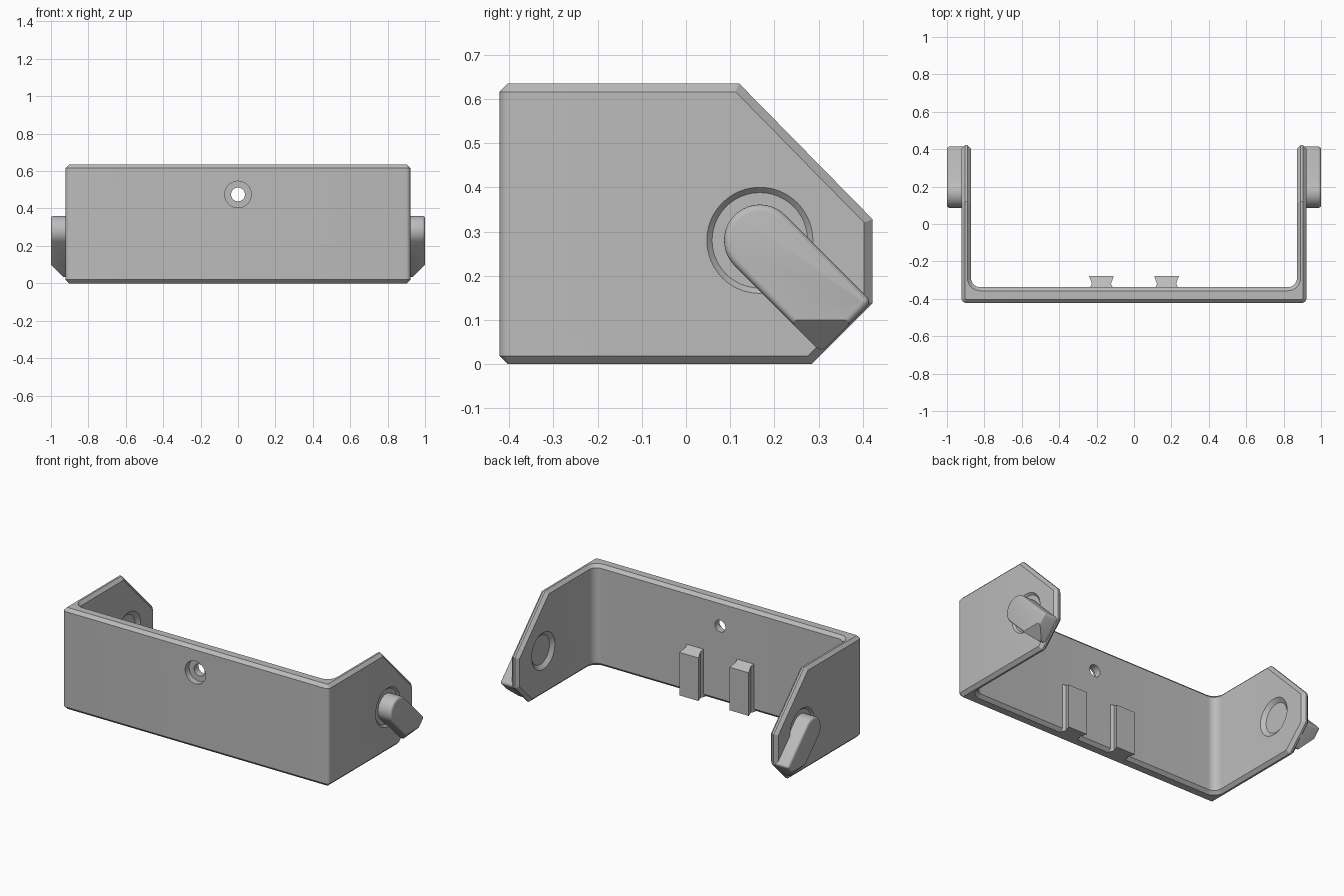
import bpy, bmesh
from math import pi, sin, cos
from mathutils import Vector, Matrix

if "Cube" in bpy.data.objects:
    bpy.data.objects.remove(bpy.data.objects["Cube"])

grey = bpy.data.materials.new("plain_grey")
grey.use_nodes = True
COLOR = (0.5, 0.5, 0.5, 1)
grey.diffuse_color = COLOR
grey.node_tree.nodes["Principled BSDF"].inputs["Base Color"].default_value = COLOR


def prism(points, offset):
    """Extrude a closed outline along an offset."""
    bm = bmesh.new()
    face = bm.faces.new([bm.verts.new(p) for p in points])
    top = bmesh.ops.extrude_face_region(bm, geom=[face])["geom"]
    verts = [v for v in top if isinstance(v, bmesh.types.BMVert)]
    bmesh.ops.translate(bm, vec=offset, verts=verts)
    bmesh.ops.recalc_face_normals(bm, faces=bm.faces[:])
    return bm


def slice_off(bm, point, normal):
    """Cut away everything on the normal side and cap the cut."""
    geom = bm.verts[:] + bm.edges[:] + bm.faces[:]
    bmesh.ops.bisect_plane(bm, geom=geom, plane_co=point, plane_no=normal, clear_outer=True)
    bmesh.ops.holes_fill(bm, edges=[e for e in bm.edges if e.is_boundary])
    bmesh.ops.recalc_face_normals(bm, faces=bm.faces[:])
    bm.normal_update()


def bevel(bm, edges, size, segments):
    bmesh.ops.bevel(bm, geom=edges, offset=size, segments=segments, profile=0.5,
                    affect='EDGES', clamp_overlap=False)
    bm.normal_update()


def finish(bm, name, mirrored=False):
    mesh = bpy.data.meshes.new(name)
    bm.to_mesh(mesh)
    bm.free()
    mesh.materials.append(grey)
    obj = bpy.data.objects.new(name, mesh)
    bpy.context.collection.objects.link(obj)
    if mirrored:
        obj.modifiers.new("mirror", 'MIRROR')
    return obj


def activate(obj):
    bpy.ops.object.select_all(action='DESELECT')
    obj.select_set(True)
    bpy.context.view_layer.objects.active = obj


def drill(obj, start, end, r1, r2):
    """Subtract a cone running from start to end."""
    start, end = Vector(start), Vector(end)
    axis = end - start
    bm = bmesh.new()
    turn = axis.to_track_quat('Z', 'Y').to_matrix().to_4x4()
    bmesh.ops.create_cone(bm, cap_ends=True, segments=48, radius1=r1, radius2=r2,
                          depth=axis.length,
                          matrix=Matrix.Translation((start + end) / 2) @ turn)
    cutter = finish(bm, "cutter")
    cutter.hide_render = True
    mod = obj.modifiers.new("drill", 'BOOLEAN')
    mod.operation, mod.solver, mod.object = 'DIFFERENCE', 'EXACT', cutter
    activate(obj)
    bpy.ops.object.modifier_apply(modifier="drill")
    bpy.data.objects.remove(cutter)


W, IN, FRONT, BACK, WALL, H = 0.922, 0.872, -0.422, 0.422, -0.338, 0.635
PY, PZ = 0.167, 0.28     # lever pivot

# U-shaped bracket with sloped arm ends
half = [(W, FRONT), (W, BACK), (IN, BACK), (IN, WALL)]
outline = half + [(-x, y) for x, y in reversed(half)]
bm = prism([(x, y, 0) for x, y in outline], (0, 0, H))
slice_off(bm, (0, 0.12, H), (0, 1, 0.983))
slice_off(bm, (0, BACK, 0.138), (0, 1, -1))


def corner(e, y):
    a, b = e.verts
    return all(abs(v.co.y - y) < 0.001 for v in (a, b)) and abs(a.co.x - b.co.x) < 0.001


bevel(bm, [e for e in bm.edges if corner(e, WALL)], 0.05, 8)
bevel(bm, [e for e in bm.edges if corner(e, FRONT)], 0.025, 5)


def is_rim(f):
    return abs(f.normal.z) > 0.5 or (f.normal.y > 0.9 and f.calc_center_median().y > 0.4)


rim_edges = [e for e in bm.edges if sum(is_rim(f) for f in e.link_faces) == 1]
bevel(bm, rim_edges, 0.019, 1)
bracket = finish(bm, "bracket")

# Counterbored screw hole in the front wall
drill(bracket, (0, -0.5, 0.475), (0, -0.2, 0.475), 0.037, 0.037)
drill(bracket, (0, -0.5, 0.475), (0, FRONT + 0.04, 0.475), 0.071, 0.071)

# Conical pivot recesses on both faces of each arm
for s in (-1, 1):
    drill(bracket, (s * (W + 0.012), PY, PZ), (s * (W - 0.012), PY, PZ), 0.132, 0.108)
    drill(bracket, (s * (IN - 0.02), PY, PZ), (s * (IN + 0.02), PY, PZ), 0.14, 0.09)

# Levers: round head, square tip, tip undercut at 45 degrees
R, LENGTH = 0.081, 0.277
local = [(R * cos(a), R * sin(a)) for a in (pi / 2 + pi * i / 20 for i in range(21))]
local += [(LENGTH, -R), (LENGTH, R)]
c = cos(pi / 4)
path = [(0.9, PY + (u + v) * c, PZ + (v - u) * c) for u, v in local]
bm = prism(path, (0.1, 0, 0))
tip = [e for e in bm.edges if abs(e.verts[0].co.x - e.verts[1].co.x) > 0.05
       and all((v.co.y - PY) - (v.co.z - PZ) > 0.3 for v in e.verts)]
bevel(bm, tip, 0.015, 4)
bevel(bm, [e for e in bm.edges if all(v.co.x > 0.99 for v in e.verts)], 0.015, 4)
slice_off(bm, (1, 0, 0.1), (1, 0, -1))
lever = finish(bm, "lever", mirrored=True)

# Dovetail clips on the inside of the front wall, with a sloped top
profile = [(0.235, -0.37), (0.235, -0.34), (0.225, -0.32), (0.24, -0.278),
           (0.108, -0.278), (0.123, -0.32), (0.113, -0.34), (0.113, -0.37)]
bm = prism([(x, y, 0) for x, y in profile], (0, 0, 0.4))
slice_off(bm, (0, WALL, 0.3), (0, 0.5, 1))
clip = finish(bm, "dovetail_clip", mirrored=True)

for obj in (bracket, lever, clip):
    activate(obj)
    bpy.ops.object.shade_smooth_by_angle(angle=pi / 6)
